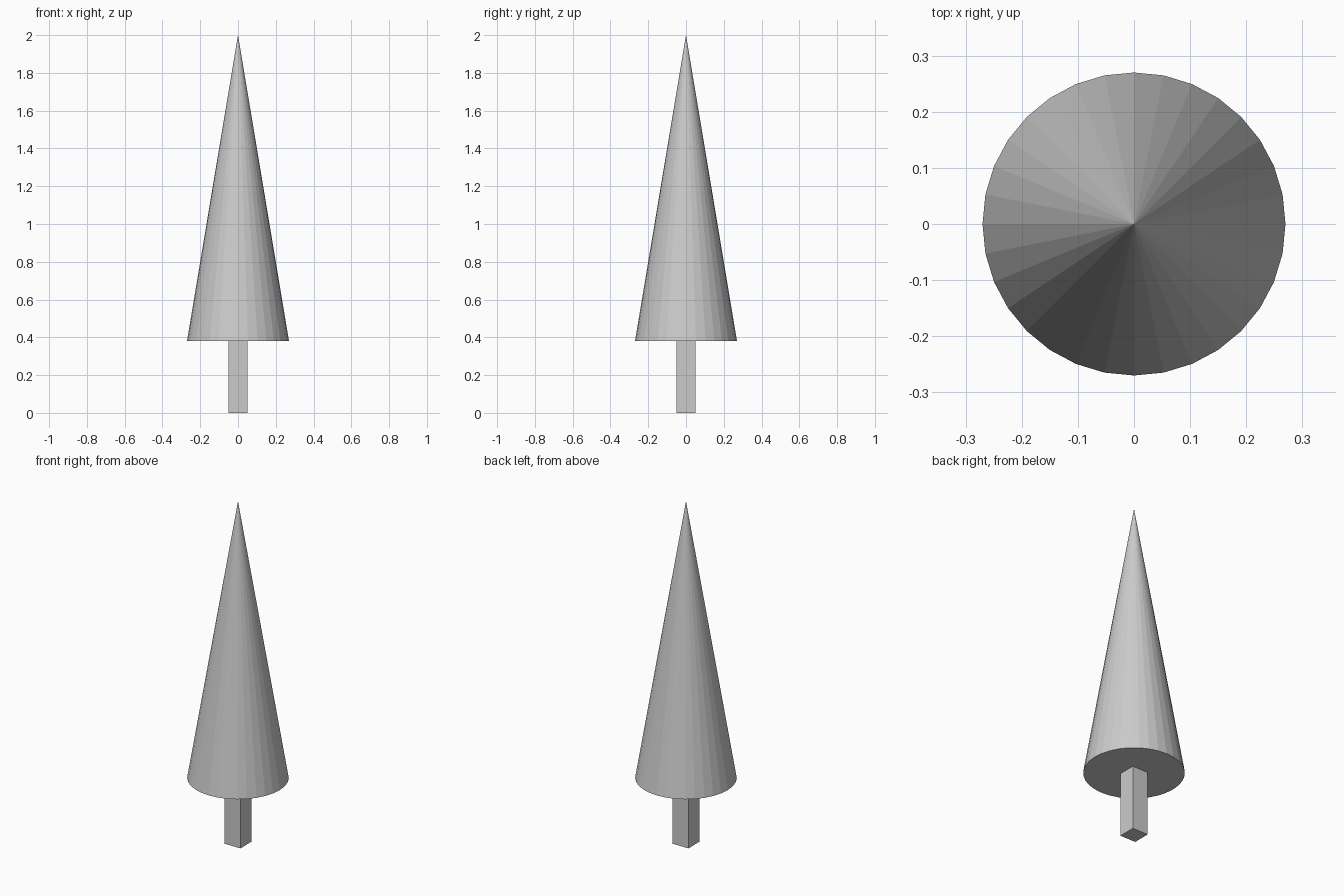
import bpy

if "Cube" in bpy.data.objects:
    bpy.data.objects.remove(bpy.data.objects["Cube"])

BASE_Z = 0.38    # underside of the foliage
TOP_Z = 2.0
RADIUS = 0.27
TRUNK = 0.103    # trunk width

# Square trunk
bpy.ops.mesh.primitive_cube_add(size=1, location=(0, 0, BASE_Z / 2))
trunk = bpy.context.object
trunk.name = "trunk"
trunk.scale = (TRUNK, TRUNK, BASE_Z)
bpy.ops.object.transform_apply(location=False, rotation=False, scale=True)

# Flat-faced conical foliage with a closed underside
bpy.ops.mesh.primitive_cone_add(vertices=32, radius1=RADIUS, radius2=0,
                                depth=TOP_Z - BASE_Z,
                                location=(0, 0, (TOP_Z + BASE_Z) / 2))
bpy.context.object.name = "foliage"
